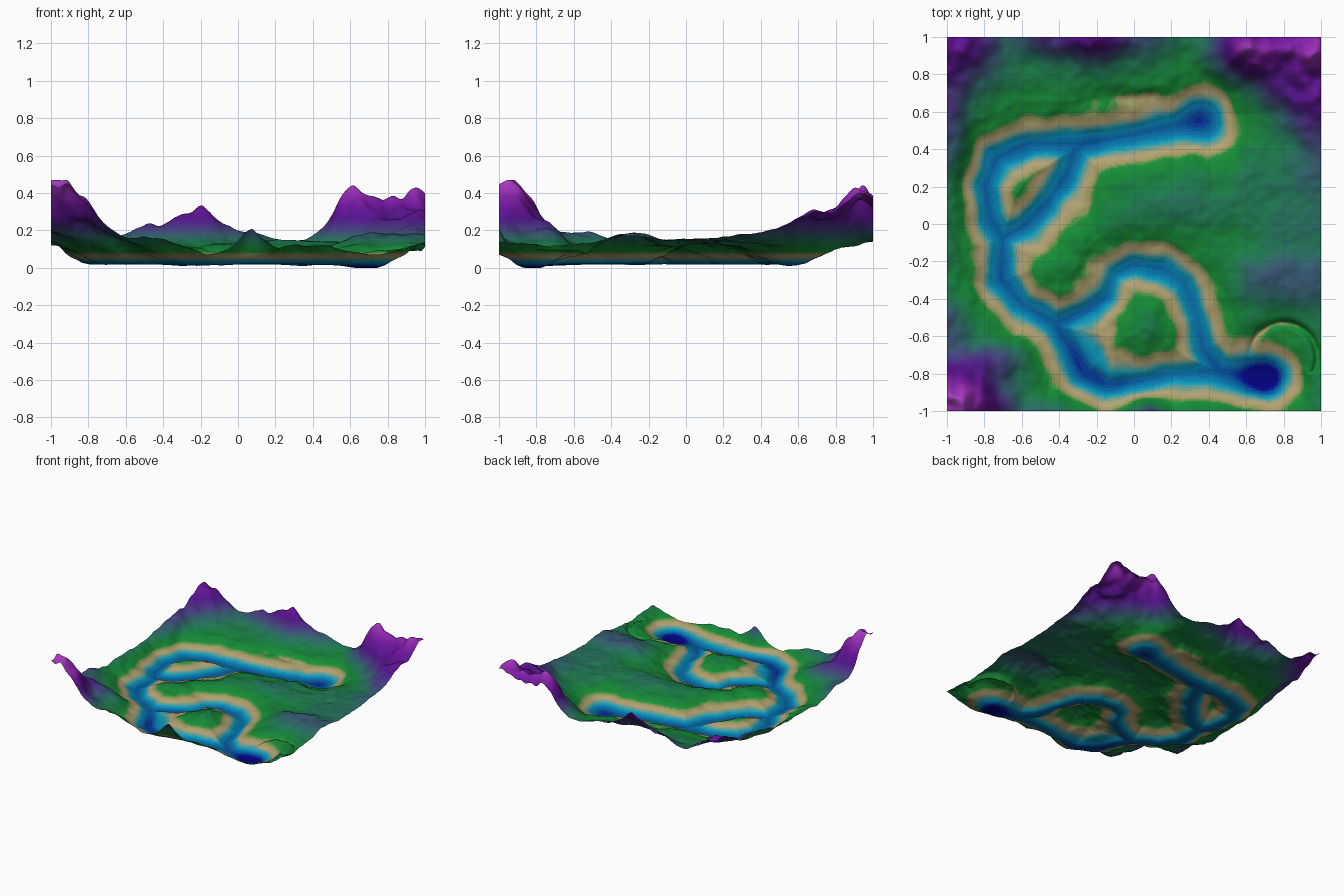
import bpy, bmesh
from math import exp, sqrt
from mathutils import Vector, noise

N = 260          # grid cells per side
BANDS = 64       # colour steps over the height range
TOP = 0.47

# River centre lines as (x, y, half width of water)
RIVERS = [
    [(.35, .55, .125), (.22, .52, .08), (.0, .475, .07), (-.3, .42, .085), (-.55, .43, .07),
     (-.73, .35, .08), (-.79, .2, .07), (-.77, .03, .07), (-.7, -.08, .07), (-.71, -.3, .08),
     (-.6, -.43, .07), (-.42, -.54, .07), (-.34, -.67, .075), (-.27, -.81, .08),
     (-.14, -.87, .065), (.02, -.85, .055), (.22, -.8, .055), (.42, -.79, .08), (.7, -.82, .12)],
    [(-.3, .42, .085), (-.36, .25, .075), (-.47, .1, .07), (-.58, -.01, .07), (-.7, -.08, .07)],
    [(-.42, -.54, .07), (-.28, -.47, .055), (-.15, -.39, .05), (-.1, -.27, .05), (.0, -.22, .06),
     (.15, -.24, .07), (.27, -.32, .065), (.34, -.5, .055), (.37, -.68, .07), (.45, -.78, .085)],
]
SEGS = [(a, b) for line in RIVERS for a, b in zip(line, line[1:])]

# Bank profile: distance from the waterline -> height
BANK = [(-.13, .012), (-.08, .016), (-.03, .026), (0, .043), (.045, .061), (.09, .083),
        (.16, .108), (.3, .128), (.5, .142), (.9, .15)]

# Hills and hollows: x, y, spread x, spread y, amount
HILLS = [
    (-.96, -.95, .17, .15, .31), (-.72, -.72, .12, .07, .07), (-1, -.52, .1, .12, .06),
    (-.98, .97, .15, .15, .17), (-1, .55, .09, .2, .09), (-1, 0, .08, .2, .03),
    (-.45, 1, .11, .08, .09), (-.2, 1, .11, .09, .17), (.08, 1, .09, .08, .05),
    (.61, .94, .12, .1, .25), (.95, .95, .17, .12, .26), (.97, .65, .13, .12, .13),
    (.75, .75, .15, .1, .07), (.98, .35, .08, .15, .04), (.33, .12, .12, .2, .02),
    (.6, .25, .08, .1, .02), (.72, -.3, .15, .09, .045), (.95, -.3, .1, .12, .03),
    (.05, -1, .07, .06, .12), (-.45, -1, .12, .06, .05), (.45, -1, .15, .05, .03),
    (-.12, -.66, .14, .13, -.03), (-.03, .68, .2, .035, -.025), (.08, -.5, .09, .13, .015),
    (.7, -.82, .09, .075, -.022), (.35, .55, .08, .08, -.004), (.97, -.85, .06, .15, .02),
]


def lerp_table(t, table):
    if t <= table[0][0]:
        return table[0][1]
    for (a, va), (b, vb) in zip(table, table[1:]):
        if t <= b:
            return va + (vb - va) * (t - a) / (b - a)
    return table[-1][1]


def bank_distance(x, y):
    best = 9
    for (ax, ay, aw), (bx, by, bw) in SEGS:
        dx, dy = bx - ax, by - ay
        s = ((x - ax) * dx + (y - ay) * dy) / (dx * dx + dy * dy)
        s = max(0, min(1, s))
        d = sqrt((x - ax - s * dx) ** 2 + (y - ay - s * dy) ** 2) - aw - s * (bw - aw)
        best = min(best, d)
    return best


def height(x, y):
    p = Vector((x, y, .37))
    t = bank_distance(x, y) + .015 * noise.noise(p * 9)
    land = max(0, min(1, (t + .01) / .12))
    hill = 0
    for hx, hy, sx, sy, a in HILLS:
        k = ((x - hx) / sx) ** 2 + ((y - hy) / sy) ** 2
        if k < 14:
            hill += a * exp(-k * .6)
    z = lerp_table(t, BANK) + (hill * max(land, .15) if hill > 0 else hill)
    # round low dome in the middle and curved groove by the deep lake
    r = sqrt((x - .0) ** 2 + (y - .1) ** 2)
    z += land * .014 * max(0, 1 - (r / .25) ** 4)
    r = sqrt((x - .8) ** 2 + (y + .71) ** 2)
    if y > -.8:
        z -= land * .03 * exp(-((r - .18) / .018) ** 2)
    # ruggedness grows with height
    rough = noise.noise(p * 4) * .012 + noise.noise(p * 9) * .011 + noise.noise(p * 21) * .005
    ridge = .25 - abs(noise.noise(p * 6 + Vector((3, 1, 0))))
    z += land * (rough + max(0, hill) * (.22 * ridge + .2 * noise.noise(p * 13)))
    return max(0, min(TOP, z))


# Colour ramp by height (screen colours)
RAMP = [(0, (.03, .03, .50)), (.007, (.03, .05, .55)), (.014, (.04, .30, .60)),
        (.024, (.05, .48, .68)), (.036, (.08, .62, .74)), (.046, (.45, .62, .55)),
        (.055, (.72, .64, .46)), (.072, (.62, .60, .38)), (.084, (.12, .56, .22)),
        (.11, (.10, .52, .22)), (.14, (.14, .47, .33)), (.17, (.20, .38, .42)),
        (.21, (.28, .24, .50)), (.26, (.32, .10, .54)), (.33, (.42, .10, .60)),
        (.40, (.58, .18, .70)), (.47, (.66, .26, .76))]


def band_height(i):      # finer bands near the water
    return TOP * (i / BANDS) ** 1.7


mesh = bpy.data.meshes.new("terrain")
for i in range(BANDS):
    z = band_height(i + .5)
    rgb = [lerp_table(z, [(h, c[k]) for h, c in RAMP]) for k in range(3)]
    mat = bpy.data.materials.new(f"height_band_{i}")
    mat.diffuse_color = [c ** 2.2 for c in rgb] + [1]
    mesh.materials.append(mat)

# Terrain sheet: a grid lifted by the height function
bm = bmesh.new()
bmesh.ops.create_grid(bm, x_segments=N, y_segments=N, size=1)
for v in bm.verts:
    v.co.z = height(v.co.x, v.co.y)
low = min(v.co.z for v in bm.verts)
for v in bm.verts:
    v.co.z -= low
for f in bm.faces:
    z = sum(v.co.z for v in f.verts) / 4
    f.material_index = min(BANDS - 1, int(BANDS * (z / TOP) ** (1 / 1.7)))
    f.smooth = True
bm.to_mesh(mesh)
bm.free()
terrain = bpy.data.objects.new("terrain", mesh)
bpy.context.collection.objects.link(terrain)
